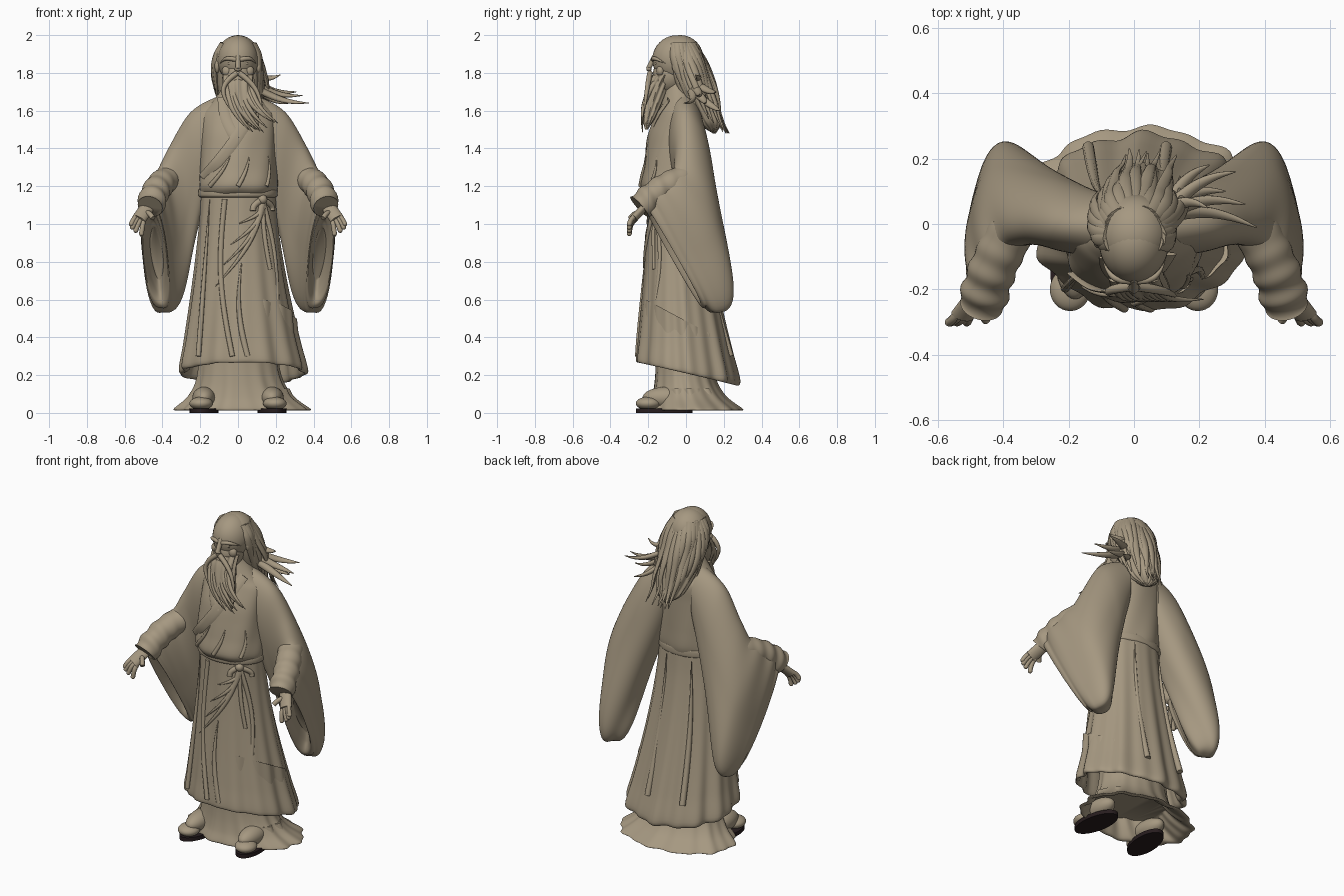
import bpy, bmesh, math, random
from mathutils import Vector, Matrix
from math import sin, cos, pi

random.seed(4)
if "Cube" in bpy.data.objects:
    bpy.data.objects.remove(bpy.data.objects["Cube"])


def material(name, colour):
    made = bpy.data.materials.new(name)
    made.use_nodes = True
    made.diffuse_color = (*colour, 1)
    made.node_tree.nodes["Principled BSDF"].inputs["Base Color"].default_value = (*colour, 1)
    return made


CLAY = material("warm clay", (.38, .315, .22))
DARK = material("dark sole", (.02, .012, .013))


def finish(bm, name, mat=CLAY, mirror=False):
    bmesh.ops.recalc_face_normals(bm, faces=bm.faces)
    mesh = bpy.data.meshes.new(name)
    bm.to_mesh(mesh)
    bm.free()
    mesh.materials.append(mat)
    mesh.shade_smooth()
    mesh.set_sharp_from_angle(angle=math.radians(55))
    part = bpy.data.objects.new(name, mesh)
    bpy.context.collection.objects.link(part)
    if mirror:
        part.modifiers.new("mirror", "MIRROR")


def mix(start, end, t):
    return start + (end - start) * t


def spline(before, start, end, after, t):
    pull_in, pull_out = (end - before) / 2, (after - start) / 2
    bend = 3 * (end - start) - 2 * pull_in - pull_out
    return start + pull_in * t + bend * t ** 2 + (end - start - pull_in - bend) * t ** 3


# Skin through elliptical rings (centre, axis, other axis), smoothed along the length
def loft(bm, rings, sides=64, steps=6, fold=None):
    padded = [rings[0], *rings, rings[-1]]
    sections = [[spline(*(ring[axis] for ring in padded[i:i + 4]), s / steps) for axis in range(3)]
                for i in range(len(rings) - 1) for s in range(steps)] + [rings[-1]]
    loops = []
    for i, (centre, across, along) in enumerate(sections):
        loop = []
        for k in range(sides):
            angle = math.tau * k / sides
            swell = 1 + (fold(i / (len(sections) - 1), angle) if fold else 0)
            loop.append(bm.verts.new(centre + (across * cos(angle) + along * sin(angle)) * swell))
        loops.append(loop)
    for low, high in zip(loops, loops[1:]):
        for k in range(sides):
            nxt = (k + 1) % sides
            bm.faces.new((low[k], low[nxt], high[nxt], high[k]))
    bm.faces.new(loops[0][::-1])
    bm.faces.new(loops[-1])


# Points from start to end, bowed sideways in the middle
def arc(start, end, bow=(0, 0, 0), count=5):
    steps = [i / (count - 1) for i in range(count)]
    return [mix(Vector(start), Vector(end), t) + Vector(bow) * sin(pi * t) for t in steps]


# Round or flattened strip along points; it can taper to a tip
def tube(bm, points, radius, flat=1, normal=(0, -1, 0), taper=True, sides=10, fold=None):
    rings, last = [], len(points) - 1
    for i, point in enumerate(points):
        heading = (points[min(i + 1, last)] - points[max(i - 1, 0)]).normalized()
        across = heading.cross(Vector(normal)).normalized()
        width = radius * (1 - .9 * (i / last) ** 2) if taper else radius
        rings.append((point, across * width, across.cross(heading) * width * flat))
    loft(bm, rings, sides, fold=fold)


def ball(bm, place, size):
    bmesh.ops.create_uvsphere(bm, u_segments=32, v_segments=20, radius=1,
                              matrix=Matrix.LocRotScale(Vector(place), None, Vector(size)))


# Garment rows (height, half width, front, back) widening by a power curve
def flare(high, low, top, hem, power, count=8):
    rows = []
    for i in range(count):
        t = i / (count - 1)
        rows.append((mix(high, low, t), *(mix(a, b, t ** power) for a, b in zip(top, hem))))
    return rows


# Turn the hem inward so the garment is hollow underneath
def lined(rows):
    return rows + [(z, *(.9 * value for value in rest)) for z, *rest in rows[:-4:-1]]


def rings_of(rows, sway=0, dip=0):
    rings = []
    for i, (z, half, front, back) in enumerate(rows):
        t = (i / len(rows)) ** 2
        rings.append((Vector((sway * t, (front + back) / 2, z)), Vector((half, 0, 0)),
                      Vector((0, (back - front) / 2, -dip * t))))
    return rings


# Flat strip or ridge laid on the front of a garment
def band(bm, rows, start, end, radius, bow=0, flat=.8, taper=False):
    points = []
    for x, _, z in arc((start[0], 0, start[1]), (end[0], 0, end[1]), (bow, 0, 0), 7):
        upper, lower = next((p, q) for p, q in zip(rows, rows[1:]) if p[0] >= z >= q[0])
        t = (upper[0] - z) / (upper[0] - lower[0])
        half, front, back = (mix(p, q, t) for p, q in zip(upper[1:], lower[1:]))
        reach = math.sqrt(max(.05, 1 - (x / half) ** 2))
        points.append(Vector((x, (front + back - (back - front) * reach) / 2 - .003, z)))
    tube(bm, points, radius, flat, taper=taper)


# Robe body, skirts and sash
waist, shoulder = (.195, -.2, .09), (.19, -.15, .1)
torso = flare(1.78, 1.58, (.055, -.1, .02), shoulder, 1.3, 5)
torso += flare(1.58, 1.2, shoulder, (.207, -.24, .1), .6, 5)[1:] + [(1.15, *waist)]
skirt = flare(1.17, .225, waist, (.335, -.265, .275), 1.4)
under = flare(.4, .02, (.21, -.16, .14), (.355, -.2, .295), 4)

bm = bmesh.new()
loft(bm, rings_of(torso), fold=lambda u, a: .02 * u * sin(7 * a + 9 * u))
finish(bm, "robe_body")
bm = bmesh.new()
loft(bm, rings_of(lined(skirt), .06, .13), 128, fold=lambda u, a: min(1, .2 + 1.2 * u)
     * (.85 + .15 * sin(a)) * (.03 * sin(9 * a + .6) + .025 * sin(16 * a + 2 * u)))
finish(bm, "outer_skirt")
bm = bmesh.new()
loft(bm, rings_of(lined(under), .05), 128,
     fold=lambda u, a: u * (.035 * sin(10 * a) + .025 * sin(17 * a + 1)))
finish(bm, "underskirt")
bm = bmesh.new()
loft(bm, rings_of([(z, *(value * size for value in waist))
                   for z, size in ((1.19, 1), (1.18, 1.07), (1.15, 1.07), (1.14, 1))]))
finish(bm, "sash")

# Crossed lapels, skirt edges and draped folds
bm = bmesh.new()
band(bm, torso, (.1, 1.66), (-.18, 1.24), .034, .03, .2)
band(bm, torso, (-.08, 1.67), (-.01, 1.45), .028, -.02, .2)
for x in (-.1, 0, .1):
    band(bm, torso, (x * 1.5, 1.2), (x + .06, 1.36), .012, .01, taper=True)
finish(bm, "lapels")
bm = bmesh.new()
band(bm, skirt, (-.07, 1.13), (-.03, .3), .014, -.04)
band(bm, skirt, (.05, .3), (.02, .8), .016, -.03, taper=True)
band(bm, skirt, (-.21, .3), (-.15, 1.13), .014, taper=True)
for i in range(4):
    band(bm, skirt, (.13, 1.12), (-.04 * i, 1 - .11 * i), .016, .05, taper=True)
finish(bm, "skirt_folds")
bm = bmesh.new()
for x in (-.1, .07):
    tube(bm, arc((x * 1.4, .235, .3), (x, .09, 1.13), (0, -.03, 0)), .018)
finish(bm, "back_seams")

# Sash knot, bow and hanging ties
knot = (.13, 1.13)
bm = bmesh.new()
ball(bm, (knot[0], -.17, knot[1]), (.025, .025, .025))
for x in (.08, .18):
    band(bm, skirt, knot, (x, 1.07), .016, (x - knot[0]) / 3)
band(bm, skirt, knot, (.205, .6), .014, .02)
band(bm, skirt, knot, (.17, .76), .012, -.01)
finish(bm, "sash_ties")

# Wide hanging sleeves: upper edge, lower edge, half thickness, heading in degrees
sleeve = []
for upper, lower, thick, heading in (((.1, -.01, 1.68), (.1, 0, 1.3), .1, 90),
                                     ((.26, -.01, 1.58), (.21, .08, 1), .11, 80),
                                     ((.4, -.04, 1.32), (.33, .2, .62), .115, 50),
                                     ((.465, -.16, 1.21), (.39, .16, .53), .085, 25),
                                     ((.47, -.23, 1.12), (.41, .08, .57), .065, 15)):
    upper, lower, heading = Vector(upper), Vector(lower), math.radians(heading)
    sleeve.append(((upper + lower) / 2, (upper - lower) / 2,
                   Vector((cos(heading), sin(heading), 0)) * thick))
middle, tall, wide = sleeve[-1]
for depth in (.3, .5):
    sleeve.append((middle + Vector((-.02, .16, 0)) * depth, tall * (1 - depth), wide * (1 - depth)))


def sleeve_fold(u, angle):
    bunch = max(0, cos(angle)) * max(0, min(1, 5 * u - 1.2)) * .03 * sin(50 * u + angle)
    trim = -.06 * math.exp(-((u - .59) * 60) ** 2)
    bag = .17 * sin(2 * angle) ** 2 * sin(pi * min(1, u * 1.3)) if cos(angle) < 0 else 0
    return bunch + trim + bag + .022 * u * sin(4 * angle + 9 * u)


bm = bmesh.new()
loft(bm, sleeve, steps=12, fold=sleeve_fold)
finish(bm, "sleeves", mirror=True)

# Gathered cloth around the forearms
bm = bmesh.new()
tube(bm, arc((.37, -.01, 1.24), (.465, -.245, 1.09), (.01, 0, .02), 9), .072, normal=(0, 0, 1),
     taper=False, sides=32, fold=lambda u, a: .09 * sin(24 * u + 1.5 * sin(a)) * u)
finish(bm, "forearm_cuffs", mirror=True)

# Open hands: palm, four fingers and thumb
bm = bmesh.new()
palm = (.525, -.28, 1.025)
tube(bm, arc((.465, -.2, 1.11), palm), .038, .55, (-.3, -.5, .8), taper=False, sides=16)
for i in range(4):
    root, tip = Vector(palm) + Vector((.01, .02, .02)), Vector((.565 - .006 * i ** 2, -.3, 1 - .017 * i))
    root -= Vector((.012, .004, .008)) * i
    tube(bm, arc(root, tip, (0, -.006, .006)), .013, normal=(0, -.5, .8), taper=False)
    ball(bm, tip, (.013, .013, .013))
tube(bm, arc((.49, -.24, 1.06), (.45, -.295, 1.03), (0, 0, .01)), .014, normal=(0, 0, 1), taper=False)
finish(bm, "hands", mirror=True)

# Shoes and soles
bm = bmesh.new()
ball(bm, (.18, -.1, .08), (.062, .13, .058))
ball(bm, (.195, -.2, .05), (.062, .066, .035))
finish(bm, "shoes", mirror=True)
bm = bmesh.new()
loft(bm, [(Vector((.18, -.115, z)), Vector((.073, .01, 0)), Vector((-.02, .15, 0))) for z in (0, .024)], 32, 1)
finish(bm, "soles", DARK, mirror=True)

# Head and face
bm = bmesh.new()
ball(bm, (0, -.05, 1.87), (.108, .128, .129))
ball(bm, (0, -.085, 1.79), (.085, .09, .1))
finish(bm, "head")
bm = bmesh.new()
tube(bm, arc((0, -.165, 1.89), (0, -.2, 1.82)), .014, taper=False)
ball(bm, (0, -.196, 1.82), (.018, .014, .012))
tube(bm, arc((-.05, -.15, 1.74), (.05, -.15, 1.74), (0, -.03, .03)), .013, taper=False)
finish(bm, "nose_and_mouth")
bm = bmesh.new()
tube(bm, arc((.01, -.172, 1.87), (.095, -.11, 1.85), (.01, -.02, .015)), .013)
ball(bm, (.04, -.154, 1.85), (.017, .012, .008))
ball(bm, (.055, -.135, 1.81), (.03, .022, .03))
ball(bm, (.11, -.05, 1.835), (.014, .024, .036))
finish(bm, "brows_eyes_and_ears", mirror=True)

# Beard and moustache, swept toward the left
bm = bmesh.new()
beard = []
for i in range(7):
    t = i / 6
    size = .01 + .07 * (1 - t ** 3)
    beard.append((Vector((.1 * t ** 2, -.12 - .09 * t ** .7, mix(1.79, 1.5, t))),
                  Vector((size, 0, 0)), Vector((0, size * .7, 0))))
loft(bm, beard, fold=lambda u, a: .07 * sin(11 * a + 4 * u))
for i in range(9):
    tip = (.06 + .019 * i, -.23, 1.5 + random.uniform(-.02, .05))
    tube(bm, arc((.015 * i - .06, -.165, 1.75), tip, (-.03, -.025, -.01)), .018, .8)
for side in (-1, 1):
    tube(bm, arc((.006 * side, -.19, 1.8), (.07 * side + .06, -.225, 1.57), (.05 * side - .02, 0, .02)), .015)
finish(bm, "beard")


# Hair mass: centre and half width from crown to tips
def hair_shape(t):
    centre = Vector((.03 * t ** 2, .18 * t ** 1.4 - .03, mix(1.985, 1.48, t)))
    return centre, .01 + .12 * max(0, sin(pi * t ** .8)) ** .45


bm = bmesh.new()
ball(bm, (0, -.03, 1.876), (.114, .122, .124))
mass = []
for i in range(1, 11):
    centre, half = hair_shape(i / 10)
    mass.append((centre, Vector((half, 0, 0)), Vector((0, half * .8, 0))))
loft(bm, mass, 96, fold=lambda u, a: .06 * u * sin(15 * a + 5 * u))
for i in range(21):
    angle, drift = math.radians(mix(-30, 210, i / 20)), random.uniform(-.03, .06)
    length = .8 + .23 * max(0, sin(angle)) + random.uniform(-.1, .05)
    points = []
    for k in range(7):
        t = mix(.06, length, k / 6)
        centre, half = hair_shape(min(t, 1))
        reach = (max(half, .09) if t > .5 else half) * (1 + .06 * sin(9 * t + i))
        points.append(centre + Vector((reach * cos(angle) + drift * t ** 2, reach * .85 * sin(angle), 0)))
    tube(bm, points, .024, .6, (cos(angle), sin(angle), .3))
finish(bm, "hair")

# Strands blown out to the left
bm = bmesh.new()
for x, y, z in ((.225, .05, 1.79), (.31, .16, 1.7), (.34, .06, 1.68),
                (.375, -.01, 1.64), (.28, .1, 1.64), (.23, .18, 1.6)):
    tube(bm, arc((.08, .02, z / 2 + .91), (x, y, z), (0, .03, -.025)), .024, .7, (0, -.6, .8))
finish(bm, "windblown_strands")
